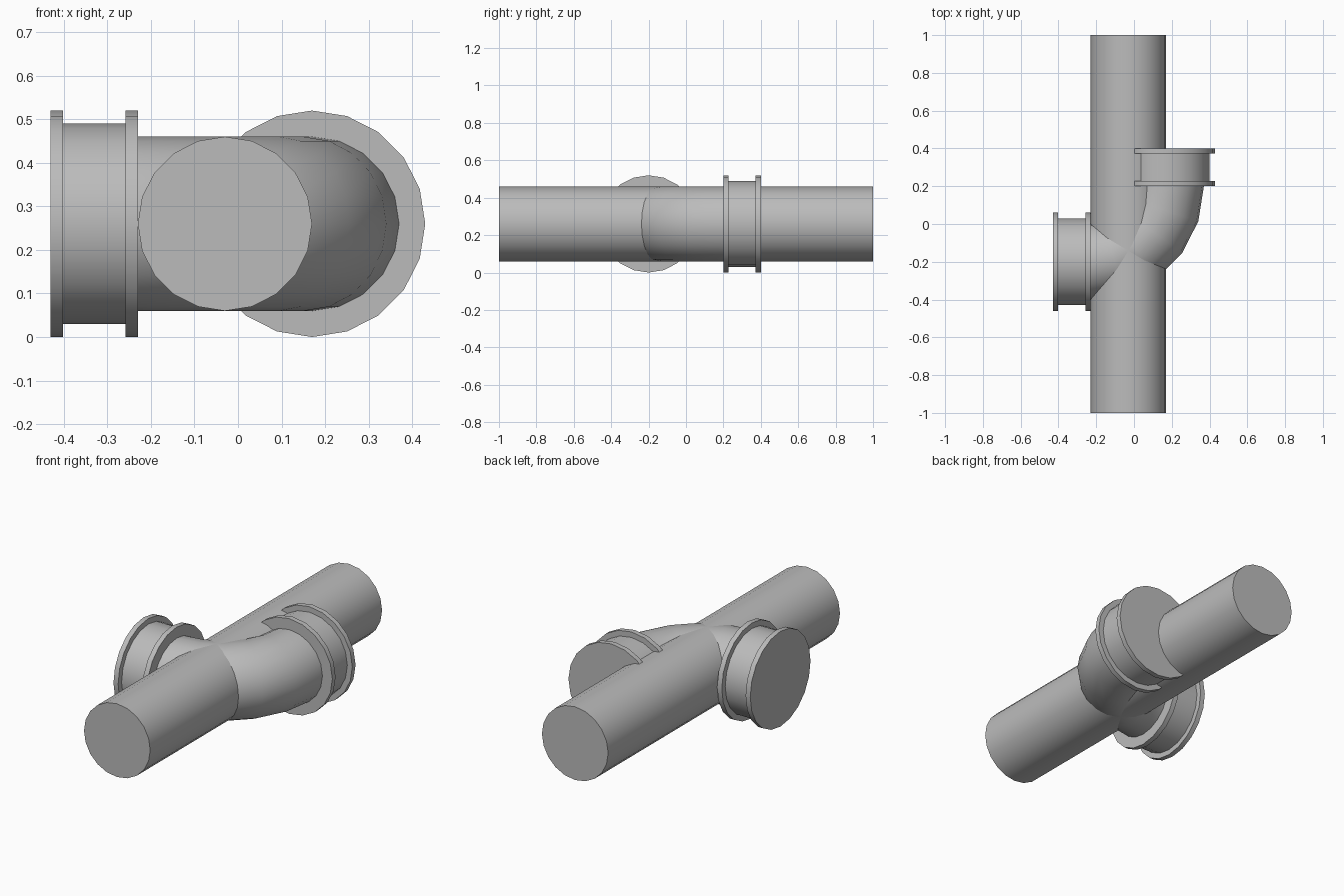
import bpy, bmesh, math
from mathutils import Vector

if "Cube" in bpy.data.objects:
    bpy.data.objects.remove(bpy.data.objects["Cube"])

SIDES = 20
PIPE_R, COLLAR_R, FLANGE_R = 0.2, 0.23, 0.26
BEND_R = 0.4
AXIS_Z = 0.26
UP = Vector((0, 0, 1))
X, Y = Vector((1, 0, 0)), Vector((0, 1, 0))

grey = bpy.data.materials.new("pipe grey")
grey.use_nodes = True
colour = (0.5, 0.5, 0.5, 1)
grey.diffuse_color = colour
grey.node_tree.nodes["Principled BSDF"].inputs["Base Color"].default_value = colour


def tube(name, stations, capped=True):
    """Skin rings given as (centre, horizontal axis, radius)."""
    bm = bmesh.new()
    rings = []
    for centre, axis, radius in stations:
        side = axis.cross(UP)
        ring = []
        for i in range(SIDES):
            a = math.tau * i / SIDES
            ring.append(bm.verts.new(centre + radius * (side * math.cos(a) + UP * math.sin(a))))
        rings.append(ring)
    for low, high in zip(rings, rings[1:]):
        for i in range(SIDES):
            j = (i + 1) % SIDES
            bm.faces.new((low[i], low[j], high[j], high[i]))
    if capped:
        bm.faces.new(rings[0])
        bm.faces.new(rings[-1])
    bmesh.ops.recalc_face_normals(bm, faces=bm.faces)
    mesh = bpy.data.meshes.new(name)
    bm.to_mesh(mesh)
    bm.free()
    mesh.materials.append(grey)
    obj = bpy.data.objects.new(name, mesh)
    bpy.context.collection.objects.link(obj)
    bpy.ops.object.select_all(action="DESELECT")
    obj.select_set(True)
    bpy.context.view_layer.objects.active = obj
    bpy.ops.object.shade_smooth_by_angle(angle=math.radians(30))
    return obj


def collar(name, start, axis, length=0.2, lip=0.028):
    """Closed sleeve with a raised flange at each end."""
    profile = [(0, FLANGE_R), (lip, FLANGE_R), (lip, COLLAR_R),
               (length - lip, COLLAR_R), (length - lip, FLANGE_R), (length, FLANGE_R)]
    return tube(name, [(start + axis * d, axis, r) for d, r in profile])


# Straight main pipe
main_centre = Vector((-0.03, 0, AXIS_Z))
tube("main_pipe", [(main_centre - Y, Y, PIPE_R), (main_centre + Y, Y, PIPE_R)])

# Quarter-turn elbow crossing the main pipe
bend_centre = Vector((-0.23, 0.2, AXIS_Z))
bend = []
for step in range(6):
    a = math.radians(18 * step)
    outward = X * math.sin(a) - Y * math.cos(a)
    along = X * math.cos(a) + Y * math.sin(a)
    bend.append((bend_centre + outward * BEND_R, along, PIPE_R))
tube("elbow_pipe", bend, capped=False)

# Flanged collars on both elbow ends
collar("right_collar", bend[0][0], -X)
collar("rear_collar", bend[-1][0], Y)
